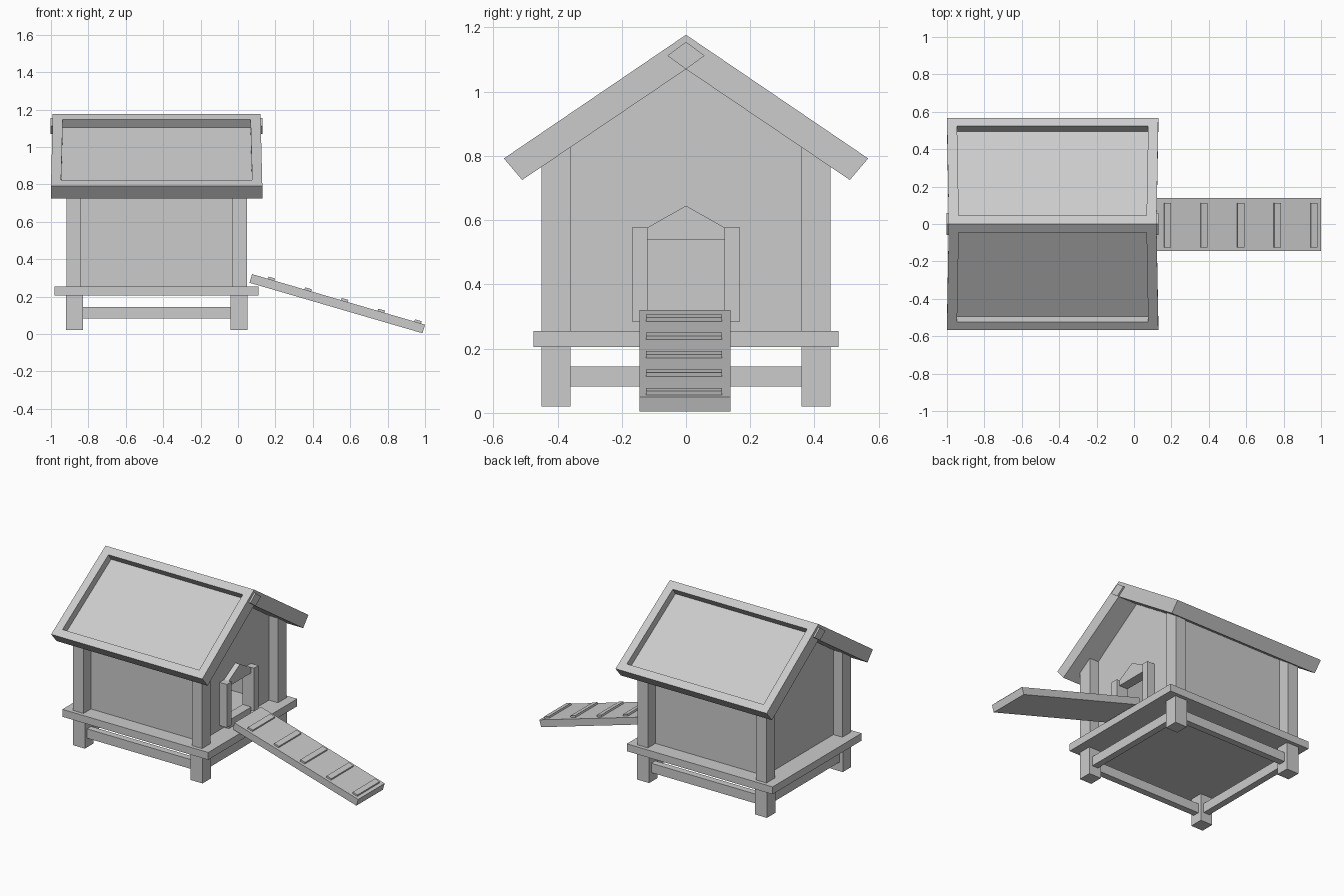
import bpy, bmesh, math
from mathutils import Matrix, Vector

cube = bpy.data.objects.get("Cube")
if cube:
    bpy.data.objects.remove(cube, do_unlink=True)

grey = bpy.data.materials.new("plain_grey")
grey.use_nodes = True
grey.diffuse_color = (0.6, 0.6, 0.6, 1)
grey.node_tree.nodes["Principled BSDF"].inputs["Base Color"].default_value = (0.6, 0.6, 0.6, 1)

MID = -0.435          # centre of the house along x
PITCH = 0.68          # rise of the roof per unit of y
RIDGE = 1.07          # underside of the ridge


def finish(name, bm):
    bmesh.ops.recalc_face_normals(bm, faces=bm.faces)
    mesh = bpy.data.meshes.new(name)
    bm.to_mesh(mesh)
    bm.free()
    mesh.materials.append(grey)
    obj = bpy.data.objects.new(name, mesh)
    bpy.context.collection.objects.link(obj)
    return obj


def prism_mesh(profile, x0, x1):
    """Extrude a (y, z) outline from x0 to x1."""
    bm = bmesh.new()
    face = bm.faces.new([bm.verts.new((x0, y, z)) for y, z in profile])
    new = bmesh.ops.extrude_face_region(bm, geom=[face])["geom"]
    verts = [v for v in new if isinstance(v, bmesh.types.BMVert)]
    bmesh.ops.translate(bm, verts=verts, vec=(x1 - x0, 0, 0))
    bmesh.ops.recalc_face_normals(bm, faces=bm.faces)
    return bm


def prism(name, profile, x0, x1):
    return finish(name, prism_mesh(profile, x0, x1))


def box(name, x, y, z):
    return prism(name, [(y[0], z[0]), (y[1], z[0]), (y[1], z[1]), (y[0], z[1])], *x)


def under_roof(y):
    return RIDGE + 0.01 - PITCH * abs(y)


# Platform
box("platform", (-0.98, 0.11), (-0.475, 0.475), (0.205, 0.255))

# Legs and corner posts, with the post tops following the roof
for end, sx in (("left", 1), ("right", -1)):
    for side, sy in (("front", -1), ("back", 1)):
        xl = sorted((MID + sx * 0.395, MID + sx * 0.485))
        xp = sorted((MID + sx * 0.405, MID + sx * 0.482))
        a, b = sy * 0.36, sy * 0.45
        box(f"{side}_{end}_leg", xl, sorted((a, b)), (0.02, 0.21))
        prism(f"{side}_{end}_post", [(a, 0.25), (b, 0.25), (b, under_roof(b)), (a, under_roof(a))], *xp)

# Rails between the legs
for side, s in (("front", -1), ("back", 1)):
    box(f"{side}_rail", (MID - 0.4, MID + 0.4), (s * 0.405 - 0.022, s * 0.405 + 0.022), (0.082, 0.145))
for end, s in (("left", 1), ("right", -1)):
    c = MID + s * 0.44
    box(f"{end}_rail", (c - 0.022, c + 0.022), (-0.365, 0.365), (0.082, 0.145))

# Walls: plain gable, gable with a doorway, and two long sides
W, T, DOOR, FLOOR = 0.37, 0.025, 0.12, 0.25
gable = [(W, FLOOR), (W, under_roof(W)), (0, under_roof(0)), (-W, under_roof(W)), (-W, FLOOR)]
doorway = [(-DOOR, FLOOR), (-DOOR, 0.54), (DOOR, 0.54), (DOOR, FLOOR)]
WALL_L, WALL_R = MID + 0.415, MID - 0.415
prism("right_gable_wall", gable, WALL_R, WALL_R + T)
prism("left_gable_wall", gable + doorway, WALL_L - T, WALL_L)
for side, s in (("front", -1), ("back", 1)):
    a, b = s * (W - T), s * W
    prism(f"{side}_wall", [(a, FLOOR), (b, FLOOR), (b, under_roof(b)), (a, under_roof(a))],
          WALL_R + T, WALL_L - T)

# Door frame
for side, s in (("front", -1), ("back", 1)):
    box(f"{side}_door_stile", (WALL_L - 0.03, WALL_L + 0.055), sorted((s * DOOR, s * 0.168)), (0.285, 0.577))
prism("door_header", [(-DOOR, 0.54), (DOOR, 0.54), (DOOR, 0.577), (0, 0.645), (-DOOR, 0.577)],
      WALL_L - 0.03, WALL_L + 0.035)
box("door_sill", (WALL_L - 0.03, WALL_L + 0.035), (-DOOR, DOOR), (FLOOR, 0.31))

# Roof: one slope with a sunken panel, mirrored across the ridge
bm = prism_mesh([(0, RIDGE), (0.51, 0.725), (0.567, 0.792), (0, 1.177)], -1.0, 0.13)
bmesh.ops.delete(bm, geom=[f for f in bm.faces if abs(f.calc_center_median().y) < 0.001], context="FACES_ONLY")
for v in bm.verts:
    if abs(v.co.y) < 0.001:
        v.co.x = MID + (v.co.x - MID) * 0.983
bm.normal_update()
slope = max(bm.faces, key=lambda f: f.normal.z)
bmesh.ops.inset_individual(bm, faces=[slope], thickness=0.076)
bmesh.ops.inset_individual(bm, faces=[slope], thickness=0.0, depth=-0.05)
roof = finish("roof", bm)
mirror = roof.modifiers.new("mirror", "MIRROR")
mirror.use_axis = (False, True, False)

# Diamond plates at the ridge ends
for end, s in (("left", 1), ("right", -1)):
    prism(f"{end}_ridge_plate", [(-0.058, 1.112), (0, 1.07), (0.058, 1.112), (0, 1.155)],
          MID + s * 0.54, MID + s * 0.567)

# Ramp and its cleats, built flat and then tilted
top, foot = Vector((0.075, 0, 0.32)), Vector((1.0, 0, 0.05))
run = foot - top
tilt = Matrix.Translation(top) @ Matrix.Rotation(math.atan2(-run.z, run.x), 4, "Y")
parts = [box("ramp", (0, run.length), (-0.145, 0.138), (-0.048, 0))]
for i in range(5):
    start = 0.088 + i * 0.204
    parts.append(box(f"ramp_cleat_{i + 1}", (start, start + 0.037), (-0.125, 0.112), (-0.005, 0.012)))
for part in parts:
    part.data.transform(tilt)
